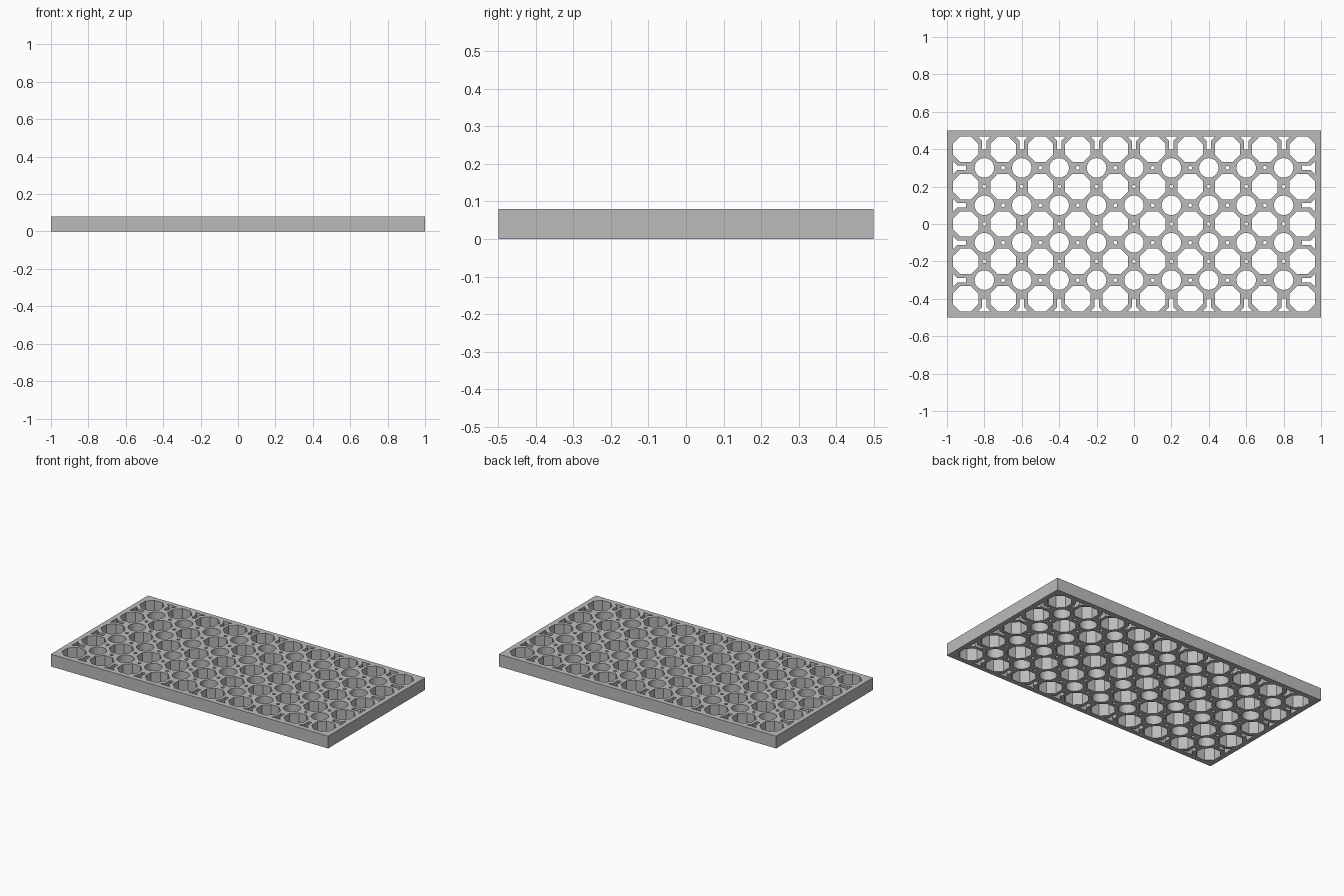
import bpy, bmesh
from math import cos, sin, pi

cube = bpy.data.objects.get("Cube")
if cube:
    bpy.data.objects.remove(cube, do_unlink=True)

LENGTH, WIDTH, HEIGHT = 2.0, 1.0, 0.08
PITCH = 0.2          # spacing of the octagonal cells
RIM = 0.032          # width of the outer border
COLS, ROWS = 10, 5

profile = bpy.data.curves.new("grate_profile", "CURVE")
profile.dimensions = "2D"
profile.fill_mode = "BOTH"
profile.extrude = HEIGHT / 2


def outline(points):
    """Add one closed outline; inner outlines become holes."""
    spline = profile.splines.new("POLY")
    spline.points.add(len(points) - 1)
    for p, (x, y) in zip(spline.points, points):
        p.co = (x, y, 0, 1)
    spline.use_cyclic_u = True


def polygon(x, y, radius, sides, turn=0.0):
    outline([(x + radius * cos(turn + 2 * pi * i / sides),
              y + radius * sin(turn + 2 * pi * i / sides)) for i in range(sides)])


def grid(count):
    return [(i - (count - 1) / 2) * PITCH for i in range(count)]


# Outer border
hx, hy = LENGTH / 2, WIDTH / 2
outline([(-hx, -hy), (hx, -hy), (hx, hy), (-hx, hy)])

# Octagonal cells
for x in grid(COLS):
    for y in grid(ROWS):
        polygon(x, y, 0.068 / cos(pi / 8), 8, pi / 8)

# Round holes at the cell corners
for x in grid(COLS - 1):
    for y in grid(ROWS - 1):
        polygon(x, y, 0.052, 32)

# Pin holes between neighbouring cells
for x in grid(COLS - 1):
    for y in grid(ROWS - 2):
        polygon(x, y, 0.01, 12)
for x in grid(COLS - 2):
    for y in grid(ROWS - 1):
        polygon(x, y, 0.01, 12)

# Funnel slots along the border: (distance from edge, half width)
half = [(RIM, 0.035), (0.055, 0.012), (0.103, 0.012)]
funnel = half + [(d, -w) for d, w in reversed(half)]
for side in (-1, 1):
    for x in grid(COLS - 1):
        outline([(x + w, side * (hy - d)) for d, w in funnel])
    for y in grid(ROWS - 1):
        outline([(side * (hx - d), y + w) for d, w in funnel])

# Turn the extruded profile into a welded solid standing on the ground
helper = bpy.data.objects.new("profile_helper", profile)
bpy.context.collection.objects.link(helper)
bpy.context.view_layer.update()
evaluated = helper.evaluated_get(bpy.context.evaluated_depsgraph_get())
mesh = bpy.data.meshes.new_from_object(evaluated)
bpy.data.objects.remove(helper, do_unlink=True)

bm = bmesh.new()
bm.from_mesh(mesh)
bmesh.ops.remove_doubles(bm, verts=bm.verts, dist=0.0002)
bmesh.ops.translate(bm, verts=bm.verts, vec=(0, 0, HEIGHT / 2))
bmesh.ops.recalc_face_normals(bm, faces=bm.faces)
for face in bm.faces:
    face.smooth = False
    face.material_index = 0
bm.to_mesh(mesh)
bm.free()

# Single grey material
grey = bpy.data.materials.new("light_grey")
grey.use_nodes = True
colour = (0.5, 0.5, 0.5, 1)
grey.diffuse_color = colour
grey.node_tree.nodes["Principled BSDF"].inputs["Base Color"].default_value = colour
mesh.materials.clear()
mesh.materials.append(grey)

mesh.name = "grate_panel"
panel = bpy.data.objects.new("grate_panel", mesh)
bpy.context.collection.objects.link(panel)
bpy.context.view_layer.objects.active = panel
panel.select_set(True)
bpy.ops.object.shade_smooth_by_angle(angle=0.5)
